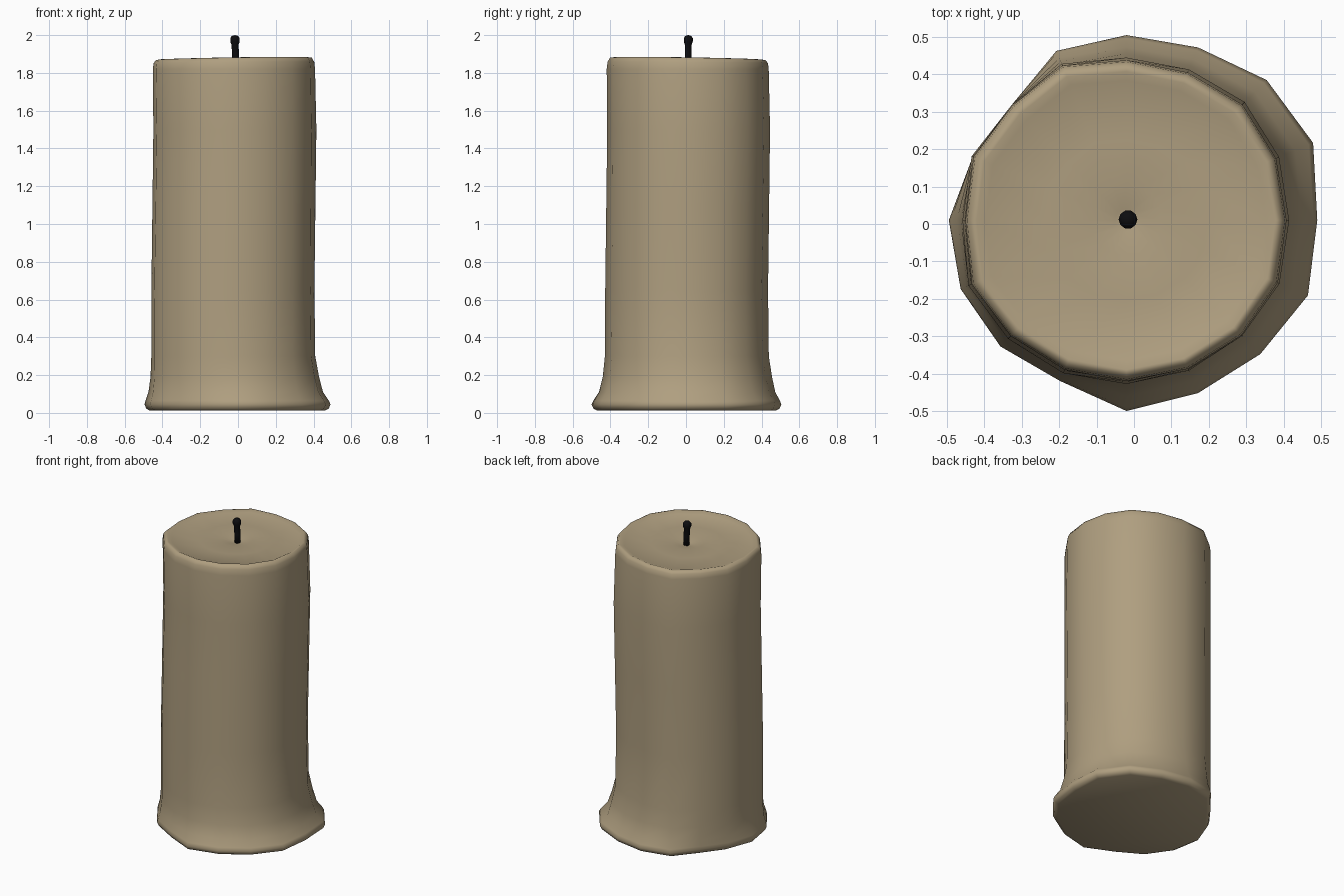
import bpy, bmesh, math

if "Cube" in bpy.data.objects:
    bpy.data.objects.remove(bpy.data.objects["Cube"])

def material(name, rgb):
    m = bpy.data.materials.new(name)
    m.diffuse_color = (*rgb, 1)
    m.use_nodes = True
    m.node_tree.nodes["Principled BSDF"].inputs["Base Color"].default_value = m.diffuse_color
    return m

wax = material("tan wax", (0.43, 0.345, 0.215))
char = material("charred black", (0.004, 0.004, 0.005))

def loft(name, rings, mat, tip=None):
    """Skin a stack of closed rings, cap the bottom, close the top at a tip or cap."""
    bm = bmesh.new()
    vs = [[bm.verts.new(p) for p in r] for r in rings]
    n = len(rings[0])
    for a, b in zip(vs, vs[1:]):
        for i in range(n):
            j = (i + 1) % n
            bm.faces.new((a[i], a[j], b[j], b[i]))
    bm.faces.new(vs[0][::-1])
    if tip:
        t = bm.verts.new(tip)
        for i in range(n):
            bm.faces.new((vs[-1][i], vs[-1][(i + 1) % n], t))
    else:
        bm.faces.new(vs[-1])
    for f in bm.faces:
        f.smooth = True
    me = bpy.data.meshes.new(name)
    bm.to_mesh(me)
    bm.free()
    me.materials.append(mat)
    ob = bpy.data.objects.new(name, me)
    bpy.context.collection.objects.link(ob)
    return ob

# Candle body: melted 16-sided foot blending into a nearly round column
N = 16
CX, CY = -0.02, 0.01
foot = [.51, .54, .53, .50, .495, .49, .435, .445,
        .475, .48, .477, .465, .51, .50, .506, .525]
column = [.43, .435, .44, .43, .43, .45, .435, .445,
          .433, .45, .44, .435, .432, .432, .437, .44]

def body_ring(z, blend, scale=1.0, tilt=0.0, wave=0.0):
    pts = []
    for i in range(N):
        a = 2 * math.pi * i / N
        r = (column[i] + (foot[i] - column[i]) * blend) * scale
        r += wave * math.cos(a - math.pi / 4)
        # the rim stands higher towards the front right
        h = z + tilt * math.cos(a + math.pi / 4)
        pts.append((CX + r * math.cos(a), CY + r * math.sin(a), h))
    return pts

rings = [
    body_ring(.012, 1, .94), body_ring(.022, 1, .98), body_ring(.045, 1),
    body_ring(.065, .88), body_ring(.11, .5), body_ring(.19, .24),
    body_ring(.30, .04, 1, 0, -.006), body_ring(.65, 0, 1, 0, -.008),
    body_ring(1.1, 0), body_ring(1.5, 0, 1, 0, .007),
    body_ring(1.82, 0, .995), body_ring(1.855, 0, .985, .004),
    body_ring(1.874, 0, .955, .009), body_ring(1.876, 0, .925, .009),
    body_ring(1.865, 0, .87, .006), body_ring(1.86, 0, .5, .003),
    body_ring(1.858, 0, .22), body_ring(1.845, 0, .07),
]
loft("candle_body", rings, wax, (CX, CY, 1.84))

# Wick: thin leaning stem with a thicker burnt head
def wick_ring(x, z, r):
    return [(x + r * math.cos(2 * math.pi * i / 10),
             .012 + r * math.sin(2 * math.pi * i / 10), z) for i in range(10)]

profile = [(-.011, 1.83, .018), (-.013, 1.90, .018), (-.016, 1.95, .019),
           (-.016, 1.965, .025), (-.016, 1.985, .025), (-.016, 1.996, .016)]
loft("wick", [wick_ring(*p) for p in profile], char, (-.016, 2.0, 0.0) and (-.016, .012, 2.0))
